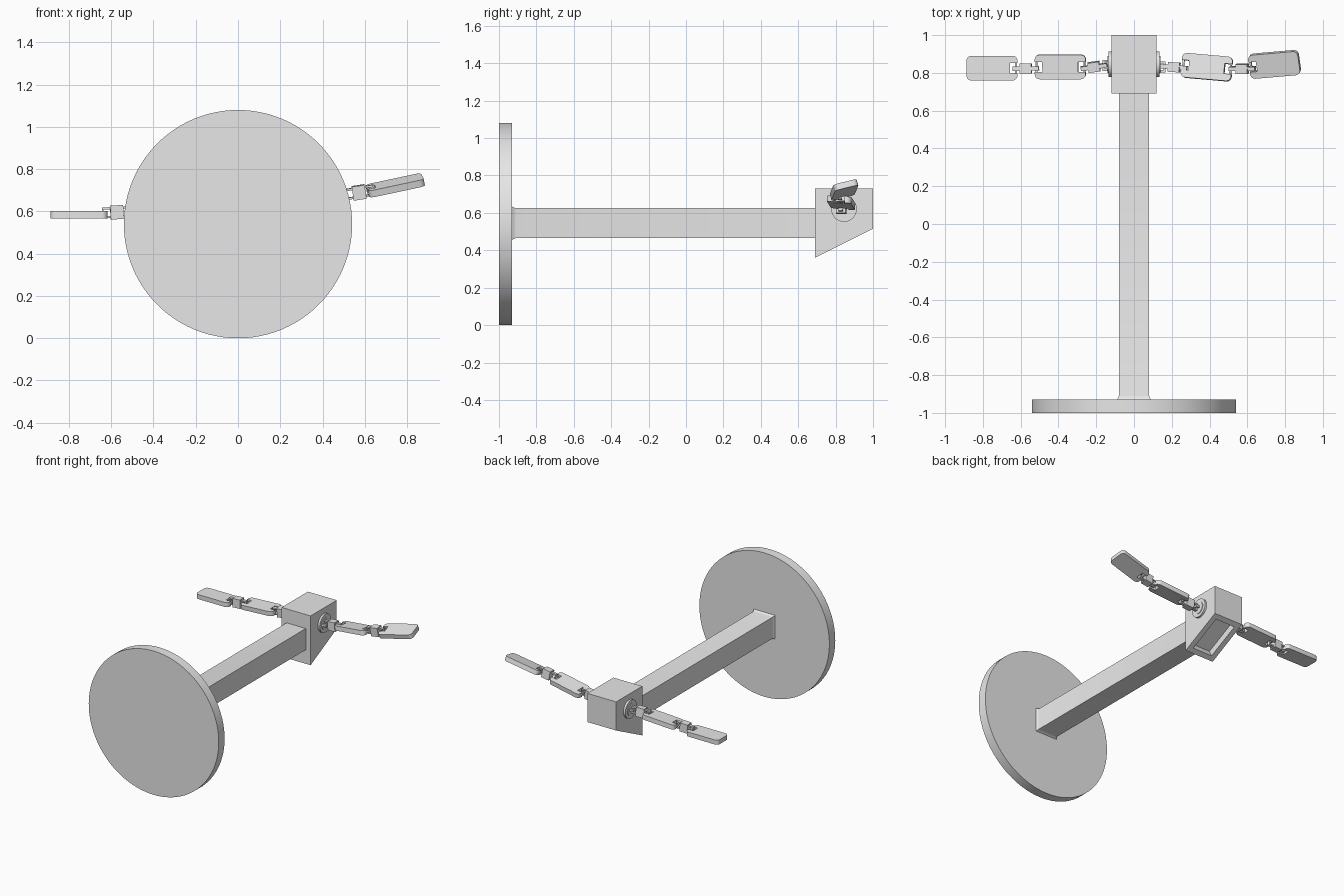
import bpy, bmesh
from math import radians, cos, sin, pi
from mathutils import Matrix, Euler, Vector

cube = bpy.data.objects.get("Cube")
if cube:
    bpy.data.objects.remove(cube, do_unlink=True)

grey = bpy.data.materials.new("light_grey")
grey.use_nodes = True
grey.diffuse_color = (0.8, 0.8, 0.8, 1)
grey.node_tree.nodes["Principled BSDF"].inputs["Base Color"].default_value = (0.8, 0.8, 0.8, 1)


def finish(name, bm, matrix=Matrix()):
    bmesh.ops.recalc_face_normals(bm, faces=bm.faces)
    mesh = bpy.data.meshes.new(name)
    bm.to_mesh(mesh)
    bm.free()
    mesh.materials.append(grey)
    for p in mesh.polygons:
        p.use_smooth = True
    mesh.set_sharp_from_angle(angle=radians(30))
    ob = bpy.data.objects.new(name, mesh)
    ob.matrix_world = matrix
    bpy.context.collection.objects.link(ob)
    return ob


def add_box(bm, centre, size):
    m = Matrix.Translation(centre) @ Matrix.Diagonal((*size, 1))
    bmesh.ops.create_cube(bm, size=1, matrix=m)


def disc(name, centre, radius, depth, axis, sides=96):
    bm = bmesh.new()
    turn = Matrix.Rotation(pi / 2, 4, axis)
    bmesh.ops.create_cone(bm, cap_ends=True, segments=sides, radius1=radius, radius2=radius,
                          depth=depth, matrix=Matrix.Translation(centre) @ turn)
    return finish(name, bm)


def extrude(bm, points, offset):
    face = bm.faces.new([bm.verts.new(p) for p in points])
    new = bmesh.ops.extrude_face_region(bm, geom=[face])["geom"]
    bmesh.ops.translate(bm, vec=offset, verts=[v for v in new if isinstance(v, bmesh.types.BMVert)])


# Wall disc
disc("wall_disc", (0, -0.965, 0.54), 0.54, 0.07, "X")

# Square post with a small flare where it meets the disc
bm = bmesh.new()
rings = []
for y, h in ((-0.94, 0.095), (-0.928, 0.089), (-0.92, 0.083), (-0.908, 0.08), (0.7, 0.08)):
    rings.append([bm.verts.new((sx * h, y, 0.545 + sz * h))
                  for sx, sz in ((-1, -1), (1, -1), (1, 1), (-1, 1))])
for a, b in zip(rings, rings[1:]):
    for i in range(4):
        j = (i + 1) % 4
        bm.faces.new((a[i], a[j], b[j], b[i]))
bm.faces.new(rings[0])
bm.faces.new(rings[-1])
finish("post", bm)

# Head block with a slanted underside and a pocket sunk into it
bm = bmesh.new()
extrude(bm, [(-0.12, 0.69, 0.36), (-0.12, 1, 0.515), (-0.12, 1, 0.73), (-0.12, 0.69, 0.73)],
        (0.24, 0, 0))
bmesh.ops.recalc_face_normals(bm, faces=bm.faces)
slant = min(bm.faces, key=lambda f: f.calc_center_median().z)
bmesh.ops.inset_individual(bm, faces=[slant], thickness=0.055)
floor = bmesh.ops.extrude_discrete_faces(bm, faces=[slant])["faces"][0]
floor.normal_update()
inward = floor.normal * -0.05
bmesh.ops.translate(bm, verts=floor.verts, vec=inward)
bmesh.ops.remove_doubles(bm, verts=bm.verts, dist=0.0001)
finish("head", bm)


def place(centre, pitch=0, yaw=0, roll=0):
    turn = Euler((radians(roll), radians(-pitch), radians(yaw))).to_matrix().to_4x4()
    return Matrix.Translation(centre) @ turn


def plate(name, matrix, ends, length=0.27, width=0.13, thick=0.034):
    """Rounded flat link; each listed end has an open notch crossed by a thin bar."""
    bm = bmesh.new()
    hx, hy, r = length / 2, width / 2, 0.026
    slot, depth = 0.027, 0.04
    points = []
    for quarter, (sx, sy) in enumerate(((1, 1), (-1, 1), (-1, -1), (1, -1))):
        for step in range(6):
            a = pi / 2 * (quarter + step / 5)
            points.append((sx * (hx - r) + r * cos(a), sy * (hy - r) + r * sin(a)))
        # notch after the corner that opens onto this end
        if quarter in (1, 3) and sx in ends:
            s = -sx * slot
            points += [(sx * hx, -s * sx * sy), (sx * (hx - depth), -s * sx * sy),
                       (sx * (hx - depth), s * sx * sy), (sx * hx, s * sx * sy)]
    # the notch points must run in the same sense as the outline
    ordered = []
    for p in points:
        ordered.append(p)
    for k in range(len(ordered) - 3):
        quad = ordered[k:k + 4]
        if abs(abs(quad[1][0]) - (hx - depth)) < 1e-6 and abs(abs(quad[1][1]) - slot) < 1e-6 \
                and abs(abs(quad[0][0]) - hx) < 1e-6:
            up = 1 if quad[0][0] > 0 else -1
            ys = (-up * slot, -up * slot, up * slot, up * slot)
            ordered[k:k + 4] = [(q[0], y) for q, y in zip(quad, ys)]
    extrude(bm, [(x, y, -thick / 2) for x, y in ordered], (0, 0, thick))
    for e in ends:
        add_box(bm, (e * (hx - 0.008), 0, 0), (0.01, slot * 2.1, 0.014))
    return finish(name, bm, matrix)


def connector(name, matrix):
    """Small block with an upright loop at both ends."""
    bm = bmesh.new()
    add_box(bm, (0, 0, 0), (0.062, 0.052, 0.066))
    for s in (-1, 1):
        for z in (-0.021, 0.021):
            add_box(bm, (s * 0.048, 0, z), (0.044, 0.022, 0.01))
        add_box(bm, (s * 0.066, 0, 0), (0.008, 0.022, 0.052))
    return finish(name, bm, matrix)


# Side bosses with an eye that holds each arm
for side, s, y in (("left", 1, 0.832), ("right", -1, 0.84)):
    disc(side + "_boss", (s * 0.125, 0.845, 0.62), 0.068, 0.02, "Y", 48)
    disc(side + "_boss_step", (s * 0.13, 0.845, 0.62), 0.045, 0.02, "Y", 48)
    bm = bmesh.new()
    for e in (-1, 1):
        add_box(bm, (s * 0.149, y + e * 0.023, 0.622), (0.036, 0.012, 0.016))
    add_box(bm, (s * 0.162, y, 0.622), (0.01, 0.05, 0.014))
    finish(side + "_eye", bm)

# Left arm, rising outwards
connector("left_inner_connector", place((0.212, 0.83, 0.63), 6, -4))
plate("left_inner_plate", place((0.386, 0.83, 0.655), 8, -5, -5), (-1, 1))
connector("left_outer_connector", place((0.573, 0.822, 0.69), 9, 0, 5))
plate("left_outer_plate", place((0.744, 0.845, 0.723), 12, 5, 14), (-1,))

# Right arm, nearly level
connector("right_inner_connector", place((-0.212, 0.832, 0.617), 3, 8, 5))
plate("right_inner_plate", place((-0.39, 0.832, 0.607), 3, 0, 3), (-1, 1))
connector("right_outer_connector", place((-0.573, 0.823, 0.596), 3, 1))
plate("right_outer_plate", place((-0.752, 0.825, 0.584)), (1,))
